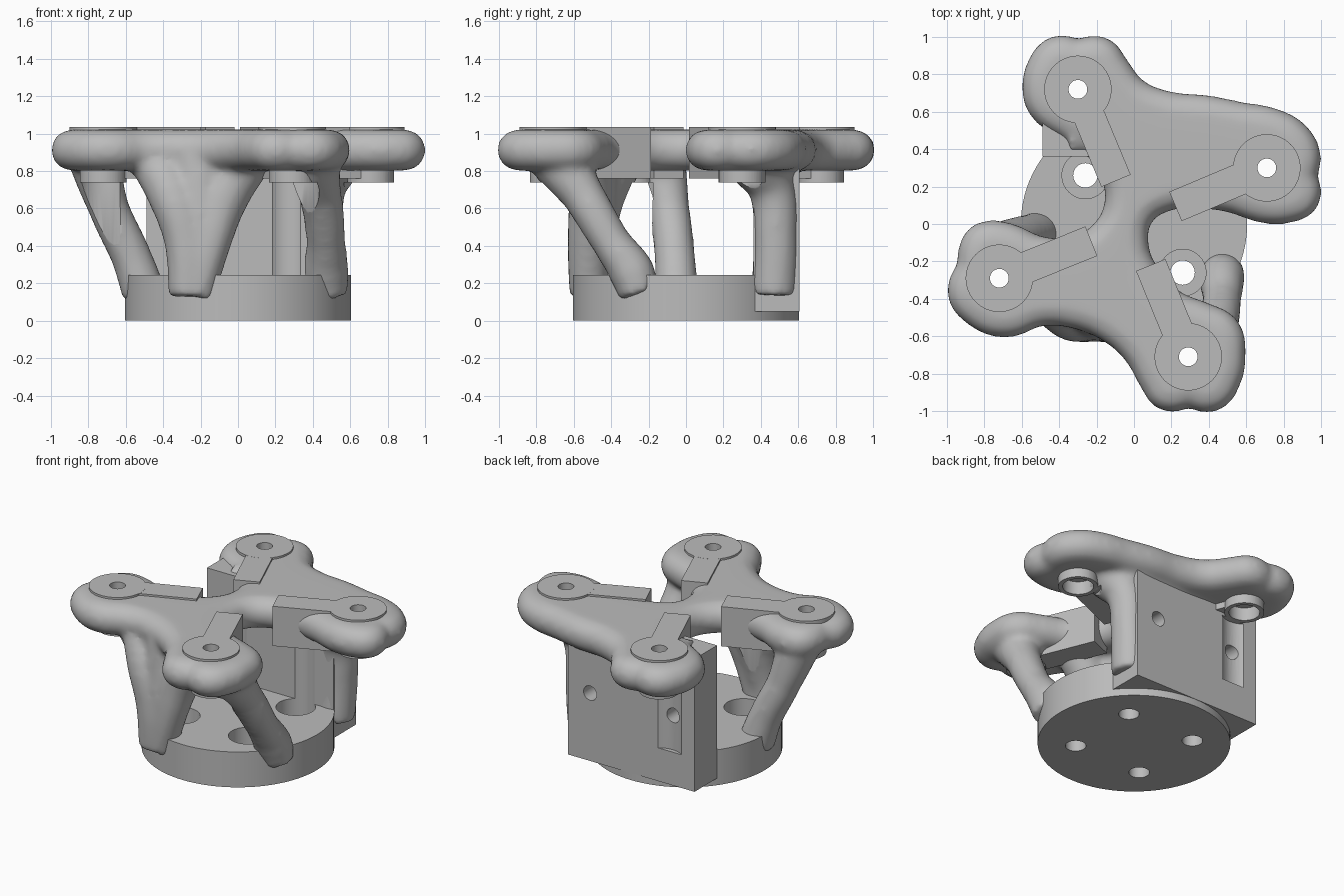
import bpy, bmesh
from math import radians
from mathutils import Matrix, Vector

if "Cube" in bpy.data.objects:
    bpy.data.objects.remove(bpy.data.objects["Cube"])

scene = bpy.context.collection
metal = bpy.data.materials.new("plain grey metal")
metal.use_nodes = True
grey = (0.50, 0.50, 0.50, 1)
metal.diffuse_color = grey
metal.node_tree.nodes["Principled BSDF"].inputs["Base Color"].default_value = grey

PADS = [(-0.30, 0.72), (0.71, 0.30), (0.29, -0.71), (-0.72, -0.29)]
BASE_HOLES = [(sx * 0.26, sy * 0.26) for sx in (-1, 1) for sy in (-1, 1)]
TOP = 1.035


def add_object(name, bm):
    bmesh.ops.recalc_face_normals(bm, faces=bm.faces)
    mesh = bpy.data.meshes.new(name)
    bm.to_mesh(mesh)
    bm.free()
    mesh.materials.append(metal)
    obj = bpy.data.objects.new(name, mesh)
    scene.objects.link(obj)
    return obj


def cylinder(bm, x, y, z0, z1, r, sides=48):
    place = Matrix.Translation((x, y, (z0 + z1) / 2))
    bmesh.ops.create_cone(bm, cap_ends=True, segments=sides, radius1=r, radius2=r,
                          depth=z1 - z0, matrix=place)


def box(bm, low, high, turn=Matrix()):
    low, high = Vector(low), Vector(high)
    size = Matrix.Diagonal((*(high - low), 1))
    bmesh.ops.create_cube(bm, size=1, matrix=turn @ Matrix.Translation((low + high) / 2) @ size)


def stepped_pin(bm, x, y, steps, sides=40):
    """Closed lathe solid from (radius, height) steps."""
    rings = []
    for r, z in steps:
        ring = bmesh.ops.create_circle(bm, segments=sides, radius=r,
                                       matrix=Matrix.Translation((x, y, z)))["verts"]
        rings.append(ring)
    for a, b in zip(rings, rings[1:]):
        for i in range(sides):
            j = (i + 1) % sides
            bm.faces.new((a[i], a[j], b[j], b[i]))
    bm.faces.new(rings[0])
    bm.faces.new(rings[-1])


def evaluated_mesh(obj):
    graph = bpy.context.evaluated_depsgraph_get()
    return bpy.data.meshes.new_from_object(obj.evaluated_get(graph))


def add_tube(bm, points, cyclic=False):
    """Adds a round tube through (x, y, z, radius) points."""
    curve = bpy.data.curves.new("tube", "CURVE")
    curve.dimensions = "3D"
    curve.bevel_depth = 1
    curve.bevel_resolution = 5
    curve.resolution_u = 6
    curve.use_fill_caps = True
    spline = curve.splines.new("BEZIER")
    spline.bezier_points.add(len(points) - 1)
    spline.use_cyclic_u = cyclic
    for p, (x, y, z, r) in zip(spline.bezier_points, points):
        p.co = (x, y, z)
        p.radius = r
        p.handle_left_type = p.handle_right_type = "AUTO"
    obj = bpy.data.objects.new("tube", curve)
    scene.objects.link(obj)
    bpy.context.view_layer.update()
    mesh = evaluated_mesh(obj)
    bm.from_mesh(mesh)
    bpy.data.objects.remove(obj)
    bpy.data.meshes.remove(mesh)


def bake(obj):
    """Replaces the mesh by its modified result."""
    bpy.context.view_layer.update()
    mesh = evaluated_mesh(obj)
    obj.modifiers.clear()
    obj.data = mesh


def cut(obj, *cutters):
    for cutter in cutters:
        mod = obj.modifiers.new("cut", "BOOLEAN")
        mod.operation = "DIFFERENCE"
        mod.solver = "EXACT"
        mod.object = cutter
    bake(obj)


def smooth(obj, angle):
    bpy.ops.object.select_all(action="DESELECT")
    bpy.context.view_layer.objects.active = obj
    obj.select_set(True)
    bpy.ops.object.shade_smooth_by_angle(angle=radians(angle))


# Cutters: bolt holes with head recess and tool clearance, and blind holes in the rear block
bm = bmesh.new()
for x, y in PADS:
    stepped_pin(bm, x, y, [(0.144, 0.28), (0.144, 0.74), (0.097, 0.74), (0.097, 0.83),
                           (0.05, 0.83), (0.05, 1.2)])
for x, y in BASE_HOLES:
    stepped_pin(bm, x, y, [(0.065, -0.1), (0.065, 0.12), (0.125, 0.12), (0.125, 0.74)])
bolt_cutter = add_object("bolt_cutter", bm)

bm = bmesh.new()
for x in (-0.31, 0.31):
    bmesh.ops.create_cone(bm, cap_ends=True, segments=32, radius1=0.05, radius2=0.05, depth=0.36,
                          matrix=Matrix.Translation((x, 0.6, 0.52)) @ Matrix.Rotation(radians(90), 4, "X"))
cross_cutter = add_object("cross_hole_cutter", bm)

# Round base
bm = bmesh.new()
cylinder(bm, 0, 0, 0, 0.245, 0.605, 96)
base = add_object("round_base", bm)

# Rear mounting block
bm = bmesh.new()
box(bm, (-0.49, 0.36, 0.05), (0.48, 0.607, 0.97))
block = add_object("rear_block", bm)

# Organic upper plate: outline runs clockwise, then is inset by the rim radius
OUTLINE = [(-.45, 1), (-.3, .99), (-.15, 1), (-.05, .9), (.05, .77), (.2, .71), (.4, .69),
           (.6, .65), (.76, .62), (.92, .53), (1, .38), (.98, .25), (.99, .1), (.86, .01),
           (.7, 0), (.5, .06), (.35, .08), (.2, .07), (.1, .01), (.08, -.1), (.13, -.23),
           (.25, -.36), (.42, -.43), (.56, -.52), (.6, -.7), (.57, -.86), (.45, -1),
           (.3, -.98), (.15, -1), (.05, -.9), (-.05, -.73), (-.18, -.62), (-.33, -.56),
           (-.5, -.55), (-.7, -.61), (-.9, -.53), (-1, -.38), (-.95, -.22), (-.92, -.07),
           (-.83, .01), (-.67, .01), (-.5, -.06), (-.36, -.07), (-.22, 0), (-.16, .12),
           (-.19, .27), (-.28, .4), (-.42, .47), (-.55, .57), (-.6, .7), (-.57, .87)]
RIM, MID = 0.11, 0.912
inset = []
for i, p in enumerate(OUTLINE):
    t = (Vector(OUTLINE[(i + 1) % len(OUTLINE)]) - Vector(OUTLINE[i - 1])).normalized()
    inset.append((p[0] + t.y * RIM, p[1] - t.x * RIM))

bm = bmesh.new()
face = bm.faces.new([bm.verts.new((x, y, MID - RIM)) for x, y in inset])
wall = bmesh.ops.extrude_face_region(bm, geom=[face])["geom"]
bmesh.ops.translate(bm, vec=(0, 0, 2 * RIM),
                    verts=[v for v in wall if isinstance(v, bmesh.types.BMVert)])
bmesh.ops.triangulate(bm, faces=bm.faces[:])
add_tube(bm, [(x, y, MID, RIM) for x, y in inset], cyclic=True)

# Legs and blends, grown together with the plate and flared at both ends
LEGS = [
    [(-.46, -.4, .87, .13), (-.35, -.49, .66, .13), (-.28, -.52, .42, .115), (-.27, -.52, .13, .105)],
    [(.06, -.5, .87, .13), (-.07, -.5, .66, .13), (-.15, -.52, .42, .115), (-.23, -.52, .13, .105)],
    [(-.2, -.42, .84, .18), (-.21, -.48, .6, .14), (-.23, -.52, .3, .11)],
    [(.38, -.68, .86, .16), (.44, -.55, .67, .115), (.47, -.4, .42, .105), (.47, -.29, .26, .125),
     (.48, -.25, .14, .11)],
    [(-.77, -.14, .86, .14), (-.69, -.09, .6, .11), (-.57, -.06, .34, .11), (-.5, -.05, .14, .12)],
    [(-.36, .47, .9, .11), (0, .48, .84, .12), (.42, .46, .84, .14)],
    [(.5, .38, .86, .17), (.45, .46, .7, .125), (.44, .48, .45, .12), (.42, .47, .14, .125)],
]
for leg in LEGS:
    add_tube(bm, leg)
bmesh.ops.remove_doubles(bm, verts=bm.verts, dist=0.0005)
body = add_object("organic_body", bm)
remesh = body.modifiers.new("grow", "REMESH")
remesh.mode = "VOXEL"
remesh.voxel_size = 0.02
soften = body.modifiers.new("soften", "SMOOTH")
soften.factor = 0.5
soften.iterations = 12
bake(body)

# Raised bolt pads with deep straight arms pointing inwards
parts = []
for i, (x, y) in enumerate(PADS):
    bm = bmesh.new()
    cylinder(bm, x, y, 0.93, TOP, 0.18, 64)
    pad = add_object(f"bolt_pad_{i + 1}", bm)
    bm = bmesh.new()
    cylinder(bm, x, y, 0.74, 0.95, 0.125)
    seat = add_object(f"bolt_seat_{i + 1}", bm)
    bm = bmesh.new()
    heading = Vector((1, 0)).angle_signed(Vector((-x, -y)))
    turn = Matrix.Translation((x, y, 0)) @ Matrix.Rotation(-heading, 4, "Z")
    box(bm, (0, -0.085, 0.76), (0.53, 0.085, TOP - 0.0005), turn)
    arm = add_object(f"pad_arm_{i + 1}", bm)
    parts += [pad, seat, arm]

# Cut everything, then shade
for obj in parts + [base]:
    cut(obj, bolt_cutter)
for obj in (block, body):
    cut(obj, bolt_cutter, cross_cutter)
for obj in parts + [base, block]:
    smooth(obj, 30)
smooth(body, 50)
for cutter in (bolt_cutter, cross_cutter):
    bpy.data.objects.remove(cutter)
